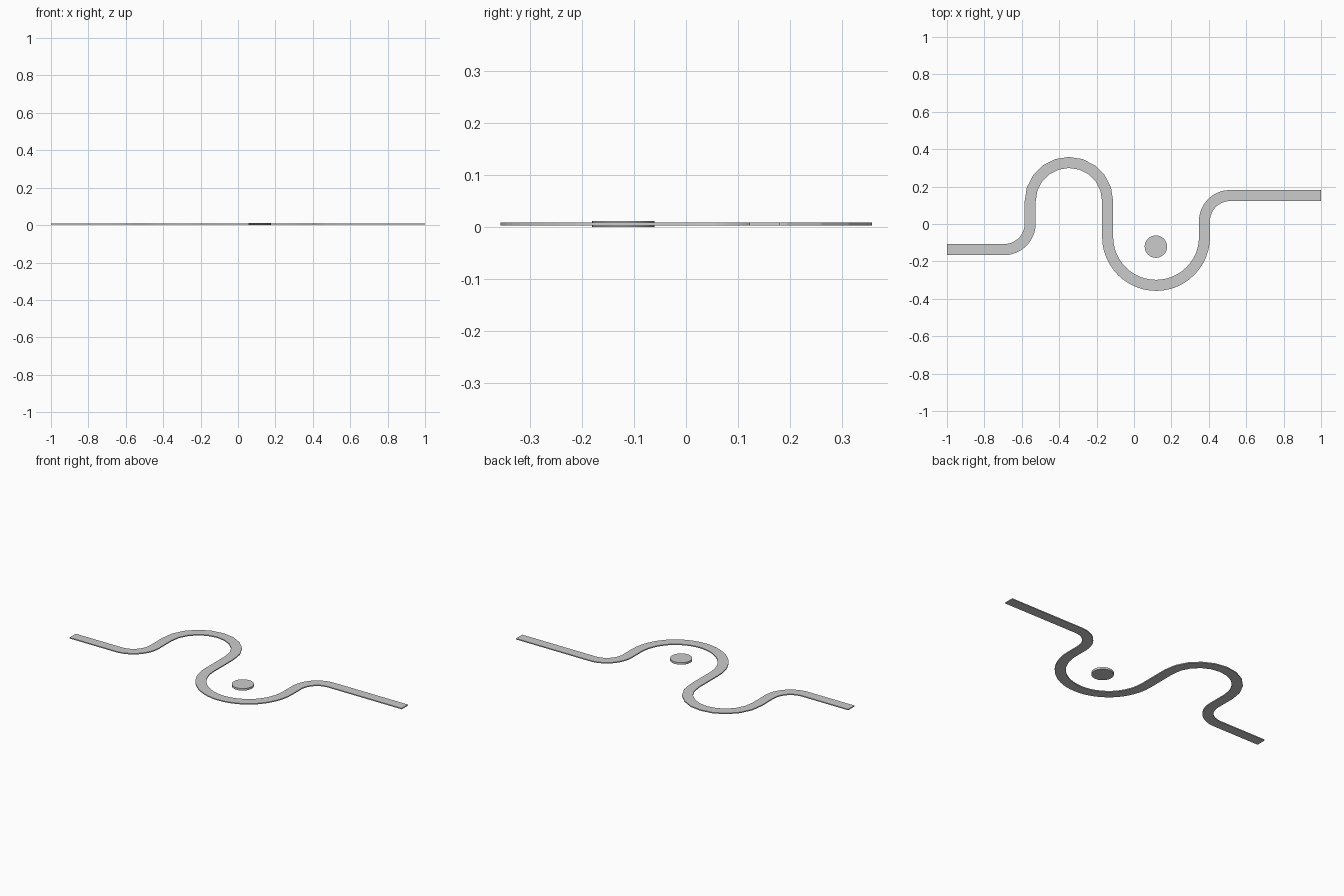
import bpy, bmesh
from math import radians, cos, sin

if "Cube" in bpy.data.objects:
    bpy.data.objects.remove(bpy.data.objects["Cube"])

HALF_W = 0.0295          # half width of the band
Z0, Z1 = 0.003, 0.009    # band underside and top


def arc(cx, cy, r, a0, a1, steps):
    """Centre line points with their left-hand normals along an arc."""
    turn = 1 if a1 > a0 else -1
    pts = []
    for i in range(steps + 1):
        a = radians(a0 + (a1 - a0) * i / steps)
        c, s = cos(a), sin(a)
        pts.append(((cx + r * c, cy + r * s), (-turn * c, -turn * s)))
    return pts


# Winding centre line: straight tails joined by four tangent arcs
path = [((-1, -0.137), (0, 1))]
path += arc(-0.695, 0.003, 0.140, -90, 0, 12)
path += arc(-0.348, 0.122, 0.207, 180, 0, 10)
path += arc(0.118, -0.069, 0.259, 180, 360, 24)
path += arc(0.513, 0.016, 0.136, 180, 90, 12)
path += [((1, 0.152), (0, 1))]

# Flat winding band with rectangular section
bm = bmesh.new()
rings = []
for (x, y), (nx, ny) in path:
    rings.append([bm.verts.new((x + nx * o, y + ny * o, z))
                  for o, z in ((HALF_W, Z0), (-HALF_W, Z0), (-HALF_W, Z1), (HALF_W, Z1))])
for a, b in zip(rings, rings[1:]):
    for i in range(4):
        j = (i + 1) % 4
        bm.faces.new((a[i], a[j], b[j], b[i]))
bm.faces.new(rings[0])
bm.faces.new(rings[-1])
bmesh.ops.recalc_face_normals(bm, faces=bm.faces)
mesh = bpy.data.meshes.new("winding_band")
bm.to_mesh(mesh)
bm.free()
bpy.context.collection.objects.link(bpy.data.objects.new("winding_band", mesh))

# Small round disc inside the lower bend
bpy.ops.mesh.primitive_cylinder_add(vertices=32, radius=0.06, depth=0.012,
                                    location=(0.117, -0.121, 0.006))
bpy.context.object.name = "round_disc"
bpy.ops.object.shade_smooth_by_angle(angle=radians(30))
